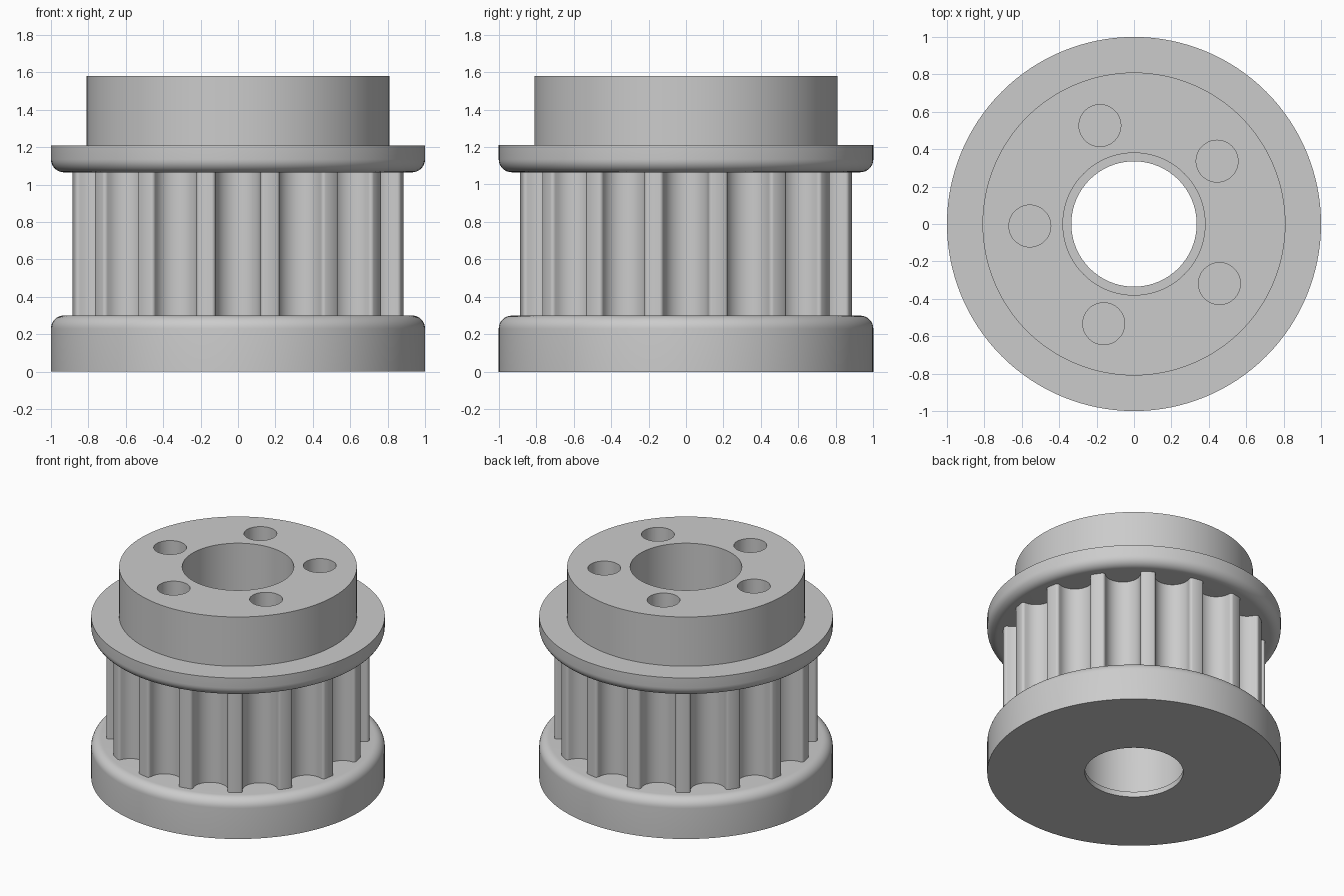
import bpy, bmesh, math
from math import sin, cos, pi, radians

cube = bpy.data.objects.get("Cube")
if cube:
    bpy.data.objects.remove(cube, do_unlink=True)

metal = bpy.data.materials.new("machined grey")
metal.use_nodes = True
grey = (0.6, 0.6, 0.6, 1)
metal.diffuse_color = grey
metal.node_tree.nodes["Principled BSDF"].inputs["Base Color"].default_value = grey

BORE, RIM, SEGMENTS, TEETH = 0.38, 1.0, 128, 16


def make_object(name, bm):
    bmesh.ops.recalc_face_normals(bm, faces=bm.faces)
    mesh = bpy.data.meshes.new(name)
    bm.to_mesh(mesh)
    bm.free()
    mesh.materials.append(metal)
    obj = bpy.data.objects.new(name, mesh)
    bpy.context.collection.objects.link(obj)
    return obj


def activate(obj):
    bpy.ops.object.select_all(action='DESELECT')
    obj.select_set(True)
    bpy.context.view_layer.objects.active = obj


def smooth(obj):
    activate(obj)
    bpy.ops.object.shade_smooth_by_angle(angle=radians(30))


def bridge_loops(loops):
    """Closed solid from rings of equal length, joined in a cycle."""
    bm = bmesh.new()
    rings = [[bm.verts.new(p) for p in loop] for loop in loops]
    for a, b in zip(rings, rings[1:] + rings[:1]):
        for i in range(len(a)):
            j = (i + 1) % len(a)
            bm.faces.new((a[i], a[j], b[j], b[i]))
    return bm


def lathe(name, profile):
    turns = [2 * pi * i / SEGMENTS for i in range(SEGMENTS)]
    return make_object(name, bridge_loops(
        [[(r * cos(t), r * sin(t), z) for t in turns] for r, z in profile]))


def rounded_corner(z, direction, radius=0.07, steps=8):
    """Rim fillet running from the flat face at z to the vertical rim."""
    return [(RIM - radius + radius * sin(pi / 2 * i / steps),
             z + direction * radius * (1 - cos(pi / 2 * i / steps)))
            for i in range(steps + 1)]


# Lower flange, with a small lip at the bottom of the bore
lower = lathe("lower_flange",
              [(0.335, 0), (RIM, 0)] + rounded_corner(0.3, -1)[::-1]
              + [(BORE, 0.3), (BORE, 0.04), (0.335, 0.04)])

# Upper flange and hub
hub = lathe("upper_flange_and_hub",
            [(BORE, 1.065)] + rounded_corner(1.065, 1)
            + [(RIM, 1.21), (0.81, 1.21), (0.81, 1.58), (BORE, 1.58)])

# Blind bolt holes in the hub
bm = bmesh.new()
for i in range(5):
    a = radians(37.1 + 72 * i)
    made = bmesh.ops.create_cone(bm, cap_ends=True, segments=48,
                                 radius1=0.112, radius2=0.112, depth=0.8)
    bmesh.ops.translate(bm, verts=made["verts"],
                        vec=(0.557 * cos(a), 0.557 * sin(a), 1.58))
cutter = make_object("bolt_hole_cutter", bm)
cutter.hide_render = True
cut = hub.modifiers.new("bolt_holes", 'BOOLEAN')
cut.operation = 'DIFFERENCE'
cut.solver = 'EXACT'
cut.object = cutter
activate(hub)
bpy.ops.object.modifier_apply(modifier=cut.name)
bpy.data.objects.remove(cutter, do_unlink=True)

# Toothed core: round grooves with softened tooth corners
half_groove, fillet, shoulder, depth = 0.12, 0.02, 0.865, 0.115
groove = [(shoulder - depth * cos(pi * i / 16), half_groove * sin(pi * i / 16))
          for i in range(-8, 9)]
corner = [(shoulder + fillet * sin(pi * i / 8),
           half_groove + fillet * (1 - cos(pi * i / 8))) for i in range(1, 5)]
pitch_profile = [(u, -v) for u, v in reversed(corner)] + groove + corner
outline = []
for k in range(TEETH):
    a = 2 * pi * k / TEETH
    outline += [(u * cos(a) - v * sin(a), u * sin(a) + v * cos(a))
                for u, v in pitch_profile]
bore_ring = [(BORE * x / math.hypot(x, y), BORE * y / math.hypot(x, y))
             for x, y in outline]
low, high = 0.3, 1.065
core = make_object("toothed_core", bridge_loops(
    [[(x, y, z) for x, y in ring] for ring, z in
     ((bore_ring, low), (outline, low), (outline, high), (bore_ring, high))]))

for part in (lower, hub, core):
    smooth(part)
